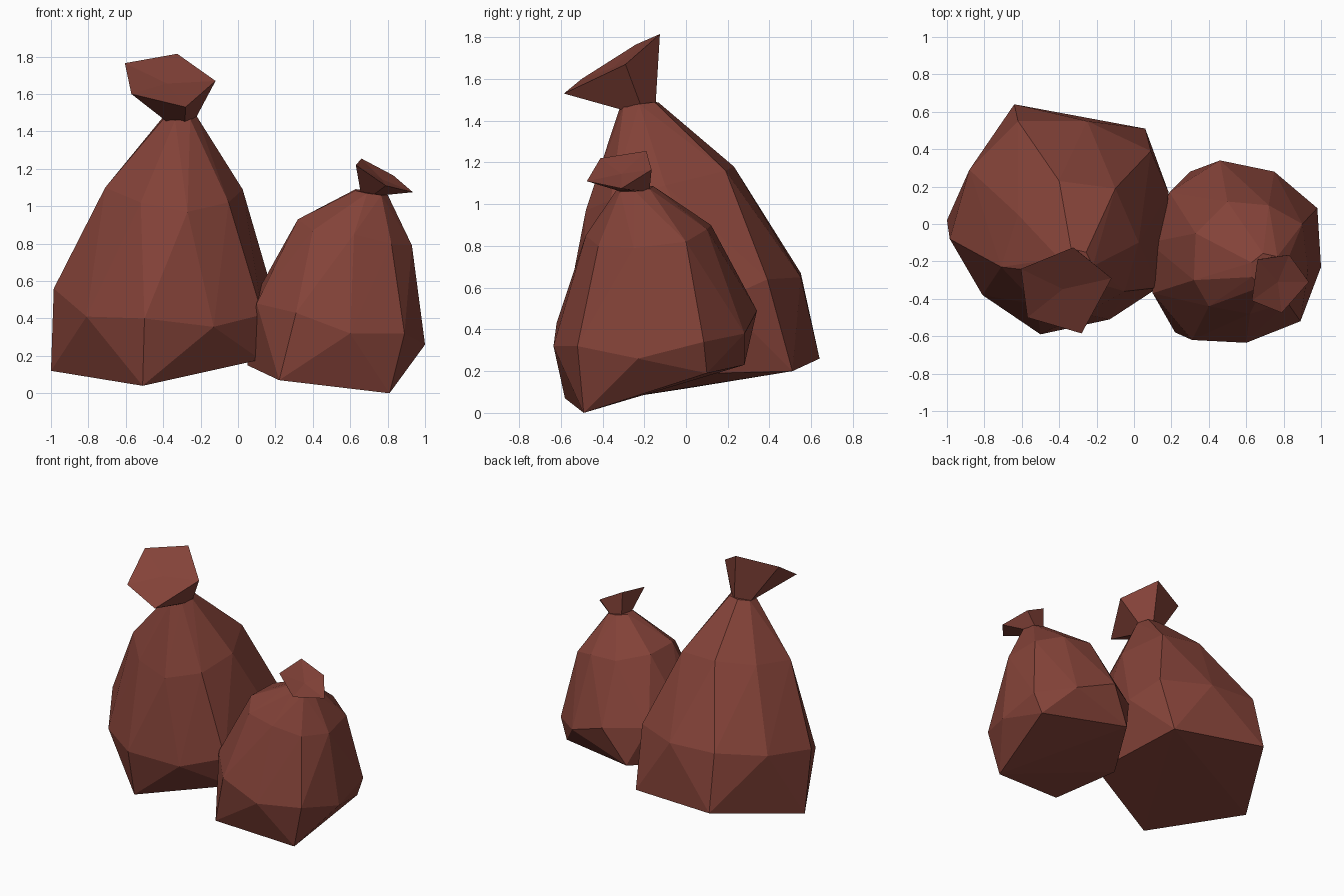
import bpy, bmesh, math
from mathutils import Vector

if "Cube" in bpy.data.objects:
    bpy.data.objects.remove(bpy.data.objects["Cube"])

mat = bpy.data.materials.new("dark_red_plastic")
mat.diffuse_color = (0.23, 0.055, 0.04, 1)
mat.use_nodes = True
mat.node_tree.nodes["Principled BSDF"].inputs["Base Color"].default_value = mat.diffuse_color


def finish(bm, name):
    bmesh.ops.recalc_face_normals(bm, faces=bm.faces)
    me = bpy.data.meshes.new(name)
    bm.to_mesh(me)
    bm.free()
    me.materials.append(mat)
    ob = bpy.data.objects.new(name, me)
    bpy.context.collection.objects.link(ob)


def neck_ring(c, r, n, slope):
    # slightly tilted ring where the sack is gathered
    pts = []
    for i in range(n):
        a = 2 * math.pi * i / n
        x, y = r * math.cos(a), r * math.sin(a)
        pts.append((c[0] + x, c[1] + y, c[2] + slope[0] * x + slope[1] * y))
    return pts


def sack(name, rings):
    # faceted bulging body wrapped around its rings
    bm = bmesh.new()
    for ring in rings:
        for p in ring:
            bm.verts.new(p)
    res = bmesh.ops.convex_hull(bm, input=bm.verts)
    junk = [g for g in res["geom_interior"] if isinstance(g, bmesh.types.BMVert)]
    bmesh.ops.delete(bm, geom=junk, context='VERTS')
    finish(bm, name)


def tied_top(name, c, r, rim, dip):
    # loose cloth flaring out of the neck, with a dished end
    bm = bmesh.new()
    rim_v = [bm.verts.new(p) for p in rim]
    mid = sum((Vector(p) for p in rim), Vector()) / len(rim)
    low = []
    for p in rim:
        d = Vector((p[0] - mid.x, p[1] - mid.y, 0)).normalized() * r
        low.append(bm.verts.new(Vector(c) + d))
    centre = bm.verts.new(mid - Vector((0, 0, dip)))
    n = len(rim)
    for i in range(n):
        j = (i + 1) % n
        bm.faces.new((low[i], low[j], rim_v[j], rim_v[i]))
        bm.faces.new((rim_v[i], rim_v[j], centre))
    bm.faces.new(low)
    finish(bm, name)


# large sack: base, belly, shoulder, neck
sack("large_sack", [
    [(-1, .02, .12), (-.51, -.5, .04), (.12, -.25, .18), (.06, .51, .20), (-.64, .64, .26)],
    [(-.985, -.08, .56), (-.81, -.38, .41), (-.5, -.59, .40), (-.13, -.51, .355),
     (.13, -.34, .42), (.185, .17, .54), (.09, .39, .64), (-.25, .55, .65),
     (-.62, .55, .67), (-.88, .29, .62)],
    [(-.71, -.23, 1.1), (-.52, -.43, 1.02), (-.27, -.48, .97), (-.05, -.36, 1.02),
     (.025, -.1, 1.09), (-.1, .19, 1.16), (-.4, .23, 1.18), (-.62, .05, 1.14)],
    neck_ring((-.315, -.225, 1.475), .095, 7, (.05, .15)),
])
tied_top("large_sack_top", (-.315, -.225, 1.45), .08, [
    (-.605, -.24, 1.765), (-.325, -.125, 1.815), (-.12, -.29, 1.67),
    (-.28, -.585, 1.53), (-.57, -.5, 1.6)], .02)

# small sack: base, belly, shoulder, neck
sack("small_sack", [
    [(.81, -.49, 0), (.22, -.58, .07), (.05, -.15, .15), (.3, .28, .23), (.92, .1, .19)],
    [(.6, -.635, .32), (.31, -.62, .43), (.89, -.52, .32), (1, -.23, .26),
     (.98, .085, .34), (.75, .28, .38), (.46, .34, .49), (.19, .17, .5),
     (.08, -.1, .5), (.1, -.37, .48)],
    [(.32, -.3, .93), (.4, -.44, .87), (.62, -.48, .85), (.82, -.42, .80),
     (.93, -.25, .79), (.9, 0, .82), (.72, .1, .88), (.5, .12, .9), (.33, -.05, .93)],
    neck_ring((.71, -.245, 1.075), .09, 7, (-.15, .1)),
])
tied_top("small_sack_top", (.715, -.24, 1.06), .07, [
    (.63, -.41, 1.22), (.66, -.19, 1.255), (.83, -.165, 1.165),
    (.935, -.31, 1.075), (.79, -.475, 1.11)], .02)
